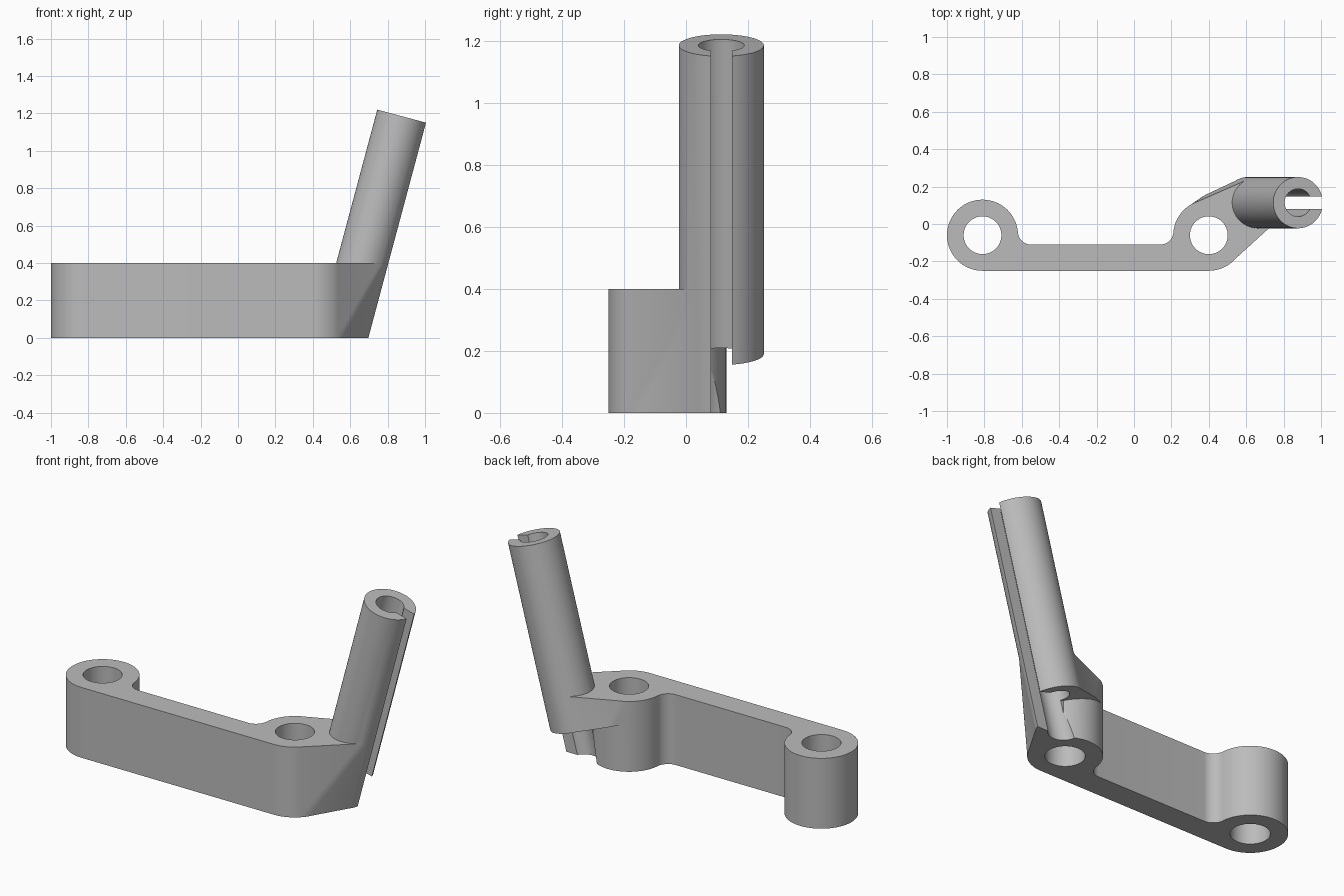
import bpy, bmesh
from math import cos, sin, radians, asin, sqrt, tan
from mathutils import Matrix, Vector

if "Cube" in bpy.data.objects:
    bpy.data.objects.remove(bpy.data.objects["Cube"])

HEIGHT = 0.4
BOSS_L, BOSS_R, BOSS_Y, BOSS_RAD = -0.81, 0.4, -0.06, 0.19
TILT = radians(15)
TUBE_RAD, BORE_RAD, SLOT_HALF, TUBE_LEN = 0.137, 0.074, 0.034, 1.03
TOP = Vector((0.877, 0.114, 1.185))
AXIS = Vector((sin(TILT), 0, cos(TILT)))

grey = bpy.data.materials.new("plain grey")
grey.use_nodes = True
grey.diffuse_color = (0.5, 0.5, 0.5, 1)
grey.node_tree.nodes["Principled BSDF"].inputs["Base Color"].default_value = (0.5, 0.5, 0.5, 1)


def finish(bm, name):
    bmesh.ops.recalc_face_normals(bm, faces=bm.faces)
    mesh = bpy.data.meshes.new(name)
    bm.to_mesh(mesh)
    bm.free()
    ob = bpy.data.objects.new(name, mesh)
    mesh.materials.append(grey)
    bpy.context.collection.objects.link(ob)
    return ob


def rod(name, matrix, radius, length, sides=96):
    bm = bmesh.new()
    bmesh.ops.create_cone(bm, cap_ends=True, segments=sides, radius1=radius,
                          radius2=radius, depth=length, matrix=matrix)
    return finish(bm, name)


def box(name, matrix, low, high):
    low, high = Vector(low), Vector(high)
    bm = bmesh.new()
    place = Matrix.Translation((low + high) / 2) @ Matrix.Diagonal((*(high - low), 1))
    bmesh.ops.create_cube(bm, size=1, matrix=matrix @ place)
    return finish(bm, name)


def combine(target, tool, operation):
    mod = target.modifiers.new("combine", "BOOLEAN")
    mod.operation, mod.object, mod.solver = operation, tool, "EXACT"
    bpy.context.view_layer.objects.active = target
    bpy.ops.object.modifier_apply(modifier=mod.name)
    bpy.data.objects.remove(tool)


def arc(cx, cy, radius, start, end, steps):
    return [(cx + radius * cos(radians(start + (end - start) * i / steps)),
             cy + radius * sin(radians(start + (end - start) * i / steps)))
            for i in range(steps + 1)]


# Tilted frame whose origin is the centre of the tube's upper end
frame = Matrix.Translation(TOP) @ Matrix.Rotation(TILT, 4, "Y")

# Tube, made long enough to run through the floor
tube = rod("tube_arm", frame @ Matrix.Translation((0, 0, -0.75)), TUBE_RAD, 1.5)

# Tangent web from the right boss to the tube
bm = bmesh.new()
for z in (0, HEIGHT):
    cx = TOP.x - (TOP.z - z) * tan(TILT)
    for x, y in arc(0, 0, 1, 0, 360, 95):
        bm.verts.new((BOSS_R + x * (BOSS_RAD - 0.001), BOSS_Y + y * (BOSS_RAD - 0.001), z))
        r = TUBE_RAD - 0.001
        bm.verts.new((cx + x * r / cos(TILT), TOP.y + y * r, z))
bmesh.ops.remove_doubles(bm, verts=bm.verts, dist=1e-5)
hull = bmesh.ops.convex_hull(bm, input=bm.verts)
bmesh.ops.delete(bm, geom=[v for v in hull["geom_interior"] if isinstance(v, bmesh.types.BMVert)],
                 context="VERTS")
combine(tube, finish(bm, "web"), "UNION")

# The rear half stops square to the tube; the front half reaches the floor
combine(tube, box("rear_cut", frame, (-0.9, -SLOT_HALF, -2), (0.5, 0.6, -TUBE_LEN)), "DIFFERENCE")
combine(tube, box("floor_cut", Matrix(), (-2, -1, -1), (2, 1, 0)), "DIFFERENCE")

# Bar with two round bosses and filleted inner corners
FILLET, BAR_TOP = 0.07, -0.11
fy = BAR_TOP + FILLET
reach = BOSS_RAD + FILLET
dx = sqrt(reach ** 2 - (fy - BOSS_Y) ** 2)
a = asin((fy - BOSS_Y) / reach) * 180 / radians(180)
outline = (arc(BOSS_R, BOSS_Y, BOSS_RAD, -90, 180 - a, 64)
           + arc(BOSS_R - dx, fy, FILLET, -a, -90, 16)[1:]
           + arc(BOSS_L + dx, fy, FILLET, -90, a - 180, 16)
           + arc(BOSS_L, BOSS_Y, BOSS_RAD, a, 270, 64)[1:])
bm = bmesh.new()
base = bm.faces.new([bm.verts.new((x, y, 0)) for x, y in outline])
top = bmesh.ops.extrude_face_region(bm, geom=[base], use_keep_orig=True)
bmesh.ops.translate(bm, vec=(0, 0, HEIGHT),
                    verts=[v for v in top["geom"] if isinstance(v, bmesh.types.BMVert)])
bracket = finish(bm, "bracket")
combine(bracket, tube, "UNION")

# Bore, side slot and the two bolt holes
combine(bracket, rod("bore", frame @ Matrix.Translation((0, 0, -0.7)), BORE_RAD, 1.6, 64), "DIFFERENCE")
combine(bracket, box("slot", frame, (0, -SLOT_HALF, -1.5), (0.3, SLOT_HALF, 0.1)), "DIFFERENCE")
for x in (BOSS_L, BOSS_R):
    hole = rod("bolt_hole", Matrix.Translation((x, BOSS_Y, 0.2)), 0.101, 1, 64)
    combine(bracket, hole, "DIFFERENCE")

bpy.ops.object.select_all(action="DESELECT")
bracket.select_set(True)
bpy.context.view_layer.objects.active = bracket
bpy.ops.object.shade_smooth_by_angle(angle=radians(25))
